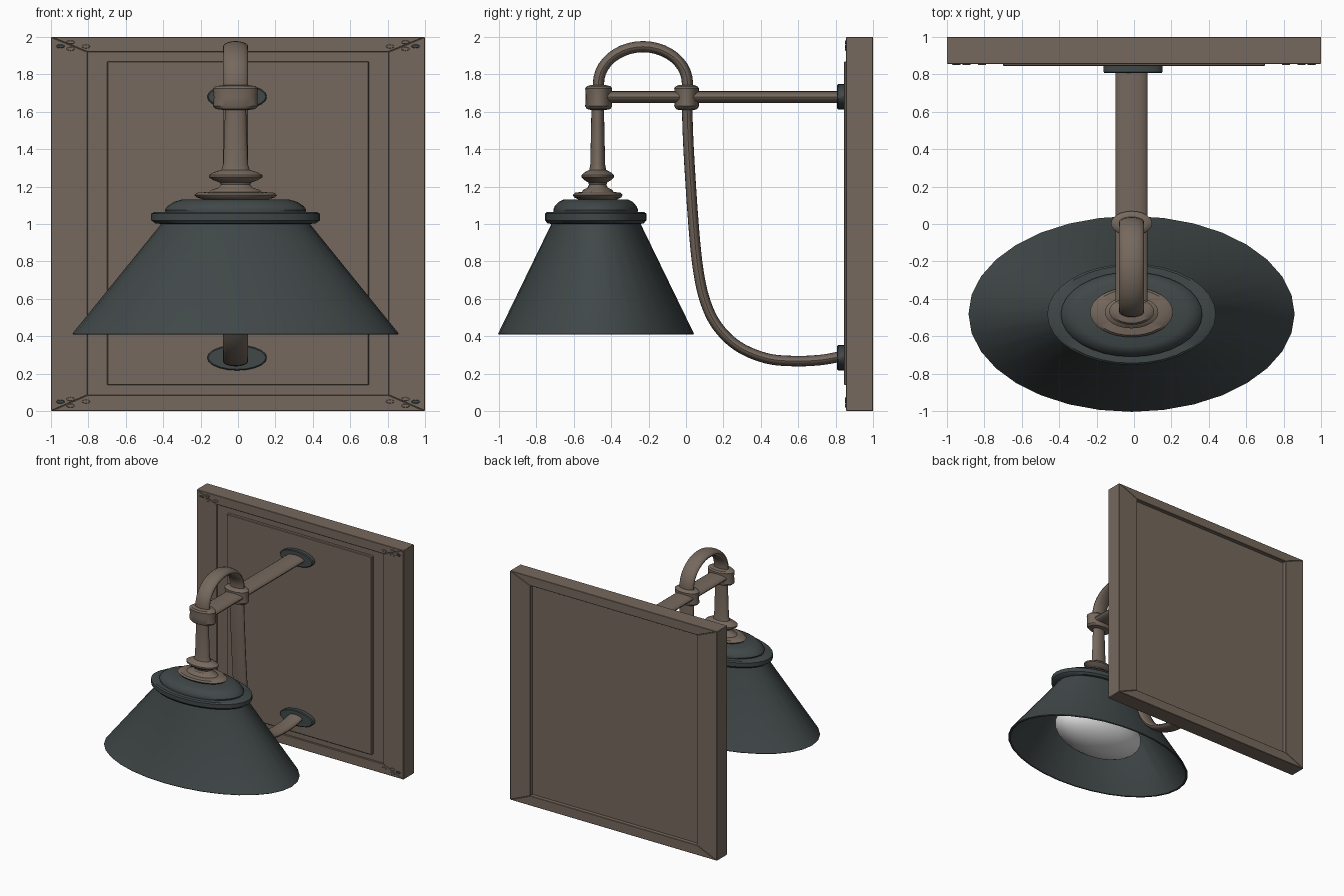
import bpy, bmesh, math
from mathutils import Vector

if "Cube" in bpy.data.objects:
    bpy.data.objects.remove(bpy.data.objects["Cube"])

def material(name, rgb):
    m = bpy.data.materials.new(name)
    m.diffuse_color = (*rgb, 1)
    m.use_nodes = True
    m.node_tree.nodes["Principled BSDF"].inputs["Base Color"].default_value = m.diffuse_color
    return m

BROWN = material("brown_bronze", (0.180, 0.140, 0.110))
DARK = material("dark_slate", (0.052, 0.064, 0.065))
WHITE = material("bulb_white", (0.75, 0.75, 0.75))
CX = -0.013          # lamp axis, slightly left of centre
SQUASH = 0.6         # the round parts are flattened front to back

def finish(name, bm, mat, smooth=True, bevel=0):
    bmesh.ops.recalc_face_normals(bm, faces=bm.faces)
    me = bpy.data.meshes.new(name)
    bm.to_mesh(me)
    bm.free()
    ob = bpy.data.objects.new(name, me)
    bpy.context.collection.objects.link(ob)
    me.materials.append(mat)
    if bevel:
        b = ob.modifiers.new("bevel", 'BEVEL')
        b.width, b.segments = bevel, 1
    if smooth:
        bpy.ops.object.select_all(action='DESELECT')
        bpy.context.view_layer.objects.active = ob
        ob.select_set(True)
        bpy.ops.object.shade_smooth_by_angle(angle=math.radians(35))
    return ob

def skin(bm, rings, closed=False):
    n = len(rings[0])
    pairs = list(zip(rings, rings[1:]))
    if closed:
        pairs.append((rings[-1], rings[0]))
    else:
        bm.faces.new(rings[0])
        bm.faces.new(rings[-1])
    for a, b in pairs:
        for i in range(n):
            j = (i + 1) % n
            bm.faces.new((a[i], a[j], b[j], b[i]))

def lathe(name, profile, cy, mat, n=32, closed=False, squash=SQUASH):
    """Turn (radius, z) points about a vertical axis, flattened in y."""
    bm = bmesh.new()
    rings = [[bm.verts.new((CX + r * math.cos(math.tau * i / n),
                            cy + squash * r * math.sin(math.tau * i / n), z))
              for i in range(n)] for r, z in profile]
    skin(bm, rings, closed)
    return finish(name, bm, mat)

def sweep(name, path, rx, r, mat, n=20):
    """Sweep an ellipse along a (y, z) path in the middle plane."""
    bm = bmesh.new()
    pts = [Vector((0, y, z)) for y, z in path]
    rings = []
    for k, p in enumerate(pts):
        t = (pts[min(k + 1, len(pts) - 1)] - pts[max(k - 1, 0)]).normalized()
        nrm = Vector((0, -t.z, t.y))
        rings.append([bm.verts.new(p + nrm * r * math.sin(math.tau * i / n)
                      + Vector((CX + rx * math.cos(math.tau * i / n), 0, 0)))
                      for i in range(n)])
    skin(bm, rings)
    return finish(name, bm, mat)

def smooth_path(p, steps=5):
    """Catmull-Rom curve through the points."""
    p = [Vector(q) for q in p]
    p = [2 * p[0] - p[1]] + p + [2 * p[-1] - p[-2]]
    out = []
    for a, b, c, d in zip(p, p[1:], p[2:], p[3:]):
        for s in range(steps):
            t = s / steps
            out.append(0.5 * (2 * b + (c - a) * t + (2 * a - 5 * b + 4 * c - d) * t * t
                              + (3 * b - a - 3 * c + d) * t ** 3))
    return [tuple(v) for v in out + [p[-2]]]

def slab(name, outline, y0, y1, mat, bevel=0, smooth=False):
    """Extrude an (x, z) outline from y0 to y1."""
    bm = bmesh.new()
    skin(bm, [[bm.verts.new((x, y, z)) for x, z in outline] for y in (y0, y1)])
    return finish(name, bm, mat, smooth, bevel)

def rect(x, z0, z1):
    return [(-x, z0), (x, z0), (x, z1), (-x, z1)]

def oval(cx, cz, rx, rz, n=20):
    return [(cx + rx * math.cos(math.tau * i / n), cz + rz * math.sin(math.tau * i / n))
            for i in range(n)]

# Wall panel: four mitred frame bars, recessed board and raised plate
outer, inner = rect(1, 0, 2), rect(0.805, 0.085, 1.92)
for i, side in enumerate(("bottom", "right", "top", "left")):
    j = (i + 1) % 4
    slab("frame_" + side, [outer[i], outer[j], inner[j], inner[i]], 0.856, 1, BROWN, 0.003)
slab("back_board", rect(0.81, 0.08, 1.925), 0.87, 0.965, BROWN)
slab("raised_plate", rect(0.7, 0.138, 1.87), 0.844, 0.88, BROWN, 0.005)

# Frame corner rivets, mirrored to all four corners
for sx in (-1, 1):
    for sz in (-1, 1):
        for k, (x, z) in enumerate(((0.95, 0.95), (0.895, 0.972), (0.895, 0.936), (0.813, 0.949))):
            slab("corner_rivet", oval(sx * x, 1 + sz * z, 0.023, 0.010, 12),
                 0.850, 0.86, DARK if k == 0 else BROWN, 0.002, True)

# Wall flanges
for name, z in (("upper_flange", 1.68), ("lower_flange", 0.285)):
    slab(name, oval(CX + 0.008, z, 0.16, 0.068), 0.808, 0.85, DARK, 0.006, True)

# Arms: straight bar, arch and long curved brace
sweep("horizontal_bar", [(-0.46, 1.678), (0.0, 1.678), (0.83, 1.678)], 0.086, 0.032, BROWN)
arch = [(-0.23 - 0.238 * math.cos(math.pi * i / 20), 1.75 + 0.198 * math.sin(math.pi * i / 20))
        for i in range(21)]
sweep("arch_tube", [(-0.468, 1.65)] + arch + [(0.008, 1.65)], 0.067, 0.030, BROWN)
sweep("curved_brace", smooth_path([(0.004, 1.68), (0.014, 1.4), (0.04, 1.0), (0.066, 0.75),
      (0.105, 0.58), (0.17, 0.45), (0.28, 0.345), (0.43, 0.282), (0.58, 0.267),
      (0.72, 0.273), (0.83, 0.292)]), 0.067, 0.028, BROWN)

# Collars where the tubes cross
for name, y, r in (("front_collar", -0.467, 0.120), ("rear_collar", 0.003, 0.110)):
    lathe(name, [(0.07, 1.61), (r - 0.015, 1.615), (r, 1.63), (r - 0.004, 1.678),
                 (r, 1.725), (r - 0.015, 1.737), (0.07, 1.742)], y, BROWN, 24)

# Stem with turned rings
lathe("stem", [(0.055, 1.68), (0.058, 1.55), (0.066, 1.32), (0.075, 1.29), (0.12, 1.275),
               (0.143, 1.262), (0.143, 1.25), (0.12, 1.235), (0.085, 1.222), (0.078, 1.21),
               (0.09, 1.195), (0.13, 1.182), (0.14, 1.172), (0.205, 1.167), (0.222, 1.155),
               (0.21, 1.143), (0.17, 1.13), (0.16, 1.11)], -0.472, BROWN)

# Shade: domed cap, ring and hollow cone
lathe("shade_cap", [(0.10, 1.132), (0.29, 1.13), (0.33, 1.118), (0.365, 1.095),
                    (0.378, 1.075), (0.37, 1.05), (0.1, 1.04)], -0.483, DARK)
lathe("shade_ring", [(0.30, 1.064), (0.435, 1.064), (0.451, 1.055), (0.451, 1.02),
                     (0.43, 1.004), (0.38, 0.998), (0.3, 1.0)], -0.483, DARK)
lathe("shade_cone", [(0.40, 1.01), (0.402, 0.995), (0.866, 0.422), (0.872, 0.413), (0.866, 0.408),
                     (0.852, 0.41), (0.38, 0.99), (0.38, 1.01)], -0.481, DARK, closed=True)

# Bulb
bulb = [(0.1, 1.0), (0.12, 0.87)] + [
    (0.417 * math.cos(a), 0.64 + 0.19 * math.sin(a))
    for a in (math.radians(65 - 11.9 * i) for i in range(14))]
lathe("bulb_globe", bulb, -0.481, WHITE)
